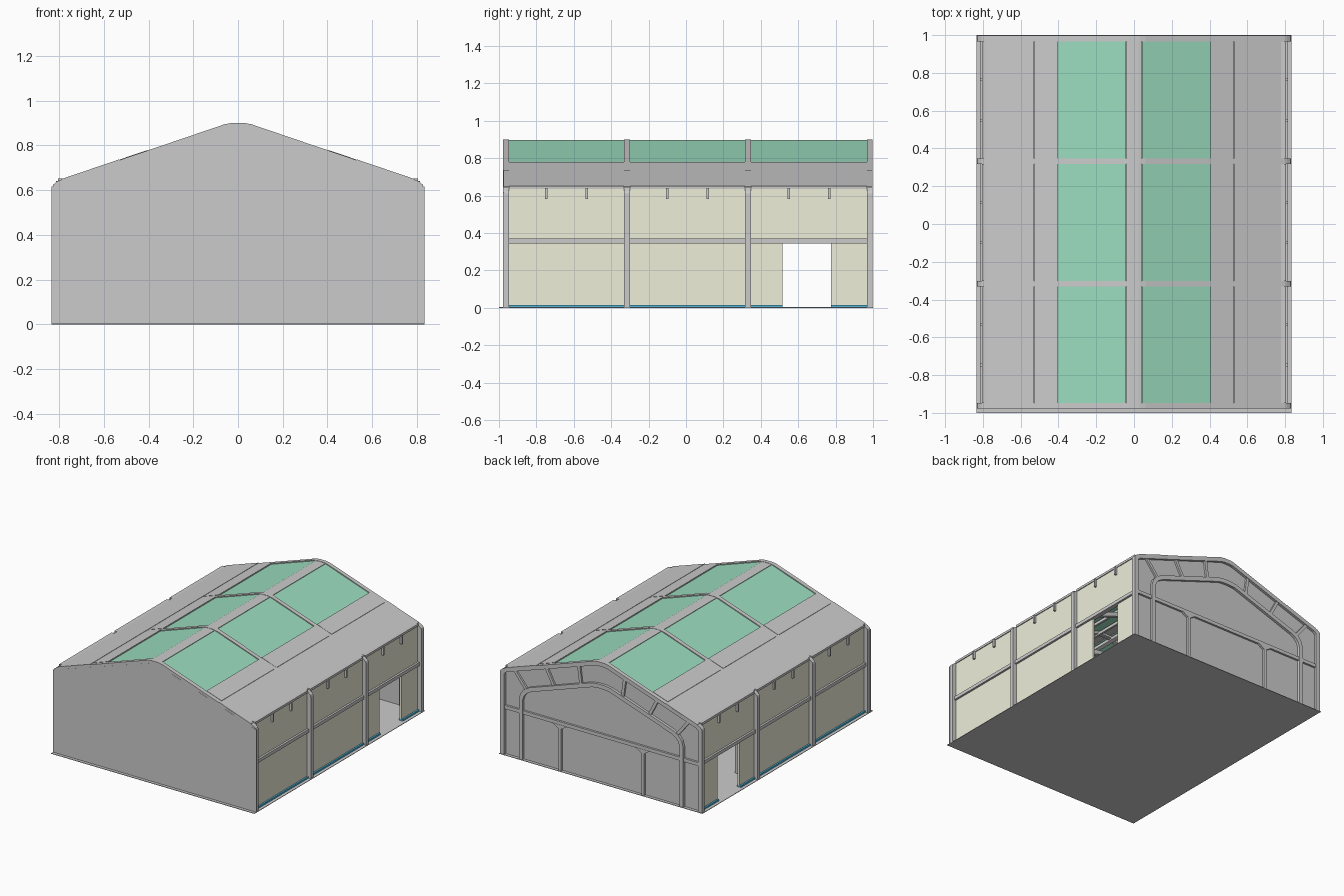
import bpy, bmesh
from mathutils import Vector

if "Cube" in bpy.data.objects:
    bpy.data.objects.remove(bpy.data.objects["Cube"])


def material(name, rgb):
    m = bpy.data.materials.new(name)
    m.diffuse_color = (*rgb, 1)
    m.use_nodes = True
    m.node_tree.nodes["Principled BSDF"].inputs["Base Color"].default_value = m.diffuse_color
    return m


GREEN = material("green_skylight", (0.33, 0.72, 0.52))
BEIGE = material("beige_cladding", (0.86, 0.86, 0.70))
BLUE = material("blue_sill", (0.08, 0.48, 0.72))


def prisms(name, items, mat=None):
    """One object from (xz polygon, y0, y1) extrusions."""
    bm = bmesh.new()
    for pts, y0, y1 in items:
        f = bm.faces.new([bm.verts.new((x, y0, z)) for x, z in pts])
        r = bmesh.ops.extrude_face_region(bm, geom=[f])
        vs = [g for g in r["geom"] if isinstance(g, bmesh.types.BMVert)]
        bmesh.ops.translate(bm, verts=vs, vec=(0, y1 - y0, 0))
    bmesh.ops.recalc_face_normals(bm, faces=bm.faces)
    me = bpy.data.meshes.new(name)
    bm.to_mesh(me)
    bm.free()
    ob = bpy.data.objects.new(name, me)
    bpy.context.collection.objects.link(ob)
    if mat:
        me.materials.append(mat)
    return ob


def rect(x0, x1, z0, z1):
    return [(x0, z0), (x1, z0), (x1, z1), (x0, z1)]


def roof(x):
    return 0.915 - 0.34 * x


def slope(x0, x1, drop, t):
    a, b = roof(x0) - drop, roof(x1) - drop
    return [(x0, a), (x1, b), (x1, b - t), (x0, a - t)]


def flip(pts, s):
    return [(s * x, z) for x, z in pts]


def both(items):
    return [(flip(p, s), a, b) for p, a, b in items for s in (1, -1)]


def band(outer, inner):
    """Closed arch from right-half outer and inner outlines."""
    def full(half):
        return half + flip(half[::-1], -1)
    return full(outer) + full(inner)[::-1]


def bar(a, b, w):
    a, b = Vector(a), Vector(b)
    d = (b - a).normalized() * w / 2
    n = Vector((-d.y, d.x))
    return [tuple(a + n), tuple(b + n), tuple(b - n), tuple(a - n)]


FRAMES = [-0.962, -0.316, 0.332, 0.982]
H = 0.0155
DOOR = (0.515, 0.775)

# Floor slab
prisms("floor", [(rect(-0.835, 0.835, 0, 0.004), -1, 1)])

# Gable walls at both ends
gable = [(-0.835, 0), (0.835, 0), (0.835, 0.615), (0, 0.89), (-0.835, 0.615)]
prisms("front_gable_wall", [(gable, -0.978, -0.974)])
inset = [(-0.82, 0), (0.82, 0), (0.82, 0.612), (0, 0.89), (-0.82, 0.612)]
prisms("back_gable_wall", [(inset, 0.974, 0.978)])

# Portal frames: outer arch, inner arch, connecting braces
outer = band([(0.83, 0), (0.83, 0.612), (0.826, 0.625), (0.808, 0.64), (0.06, 0.8945), (0.03, 0.9)],
             [(0.795, 0), (0.795, 0.607), (0.78, 0.62), (0.05, 0.865), (0.025, 0.869)])
inner = band([(0.675, 0), (0.675, 0.45), (0.662, 0.495), (0.635, 0.528), (0.59, 0.555), (0.08, 0.728), (0.03, 0.735)],
             [(0.645, 0), (0.645, 0.445), (0.634, 0.48), (0.613, 0.505), (0.575, 0.527), (0.07, 0.699), (0.025, 0.704)])
braces = [bar((0.19, 0.835), (0.17, 0.68), 0.022), bar((0.46, 0.745), (0.39, 0.61), 0.022),
          bar((0.72, 0.655), (0.62, 0.53), 0.022), bar((0.81, 0.355), (0.66, 0.355), 0.026)]
prisms("outer_frames", [(outer, y - H, y + H) for y in FRAMES])
prisms("inner_frames", [(inner, y - H, y + H) for y in FRAMES])
prisms("frame_braces", both([(b, y - 0.01, y + 0.01) for b in braces for y in FRAMES]))

# Gable girts and flared posts
ends = (FRAMES[0], FRAMES[3])
prisms("gable_girts", [(rect(-0.8, 0.8, 0.342, 0.368), y - 0.011, y + 0.011) for y in ends])
post = [(0.33, 0), (0.352, 0), (0.352, 0.315), (0.40, 0.345), (0.28, 0.345), (0.33, 0.315)]
prisms("gable_posts", both([(post, y - 0.013, y + 0.013) for y in ends]))

# Side cladding with a door opening on each side
prisms("side_panels", both([(rect(0.785, 0.8, 0.355, 0.638), -0.95, 0.97),
                            (rect(0.785, 0.8, 0.015, 0.345), -0.95, DOOR[0]),
                            (rect(0.785, 0.8, 0.015, 0.345), DOOR[1], 0.97)]), BEIGE)
prisms("base_sills", both([(rect(0.78, 0.812, 0.004, 0.016), -0.947, DOOR[0]),
                           (rect(0.78, 0.812, 0.004, 0.016), DOOR[1], 0.967)]), BLUE)

# Per-bay members between frames
girts, eaves, brackets, strips, ridges, glass = [], [], [], [], [], []
ridge = band([(0.04, 0.896), (0.025, 0.898)], [(0.04, 0.882), (0.025, 0.884)])
for a, b in zip(FRAMES, FRAMES[1:]):
    y0, y1 = a + H, b - H
    girts.append((rect(0.78, 0.815, 0.345, 0.37), y0, y1))
    eaves.append((rect(0.765, 0.806, 0.636, 0.653), y0, y1))
    for k in (1, 2):
        y = a + (b - a) * k / 3
        brackets.append((rect(0.795, 0.815, 0.582, 0.64), y - 0.007, y + 0.007))
    strips.append((slope(0.405, 0.527, -0.002, 0.014), y0, y1))
    ridges.append((ridge, y0, y1))
    glass.append((slope(0.042, 0.405, 0.007, 0.005), y0, y1))
prisms("side_girts", both(girts))
prisms("eave_channels", both(eaves))
prisms("eave_brackets", both(brackets))
prisms("roof_strips", both(strips))
prisms("ridge_caps", ridges)
prisms("skylights", both(glass), GREEN)

# Lower roof sheets and internal purlins
prisms("roof_sheets", both([(slope(0.53, 0.79, -0.003, 0.006), -0.977, 0.997)]))
prisms("purlins", both([(slope(x - 0.012, x + 0.012, 0.022, 0.022), -0.95, 0.97)
                        for x in (0.06, 0.22, 0.40, 0.54, 0.68)]))
